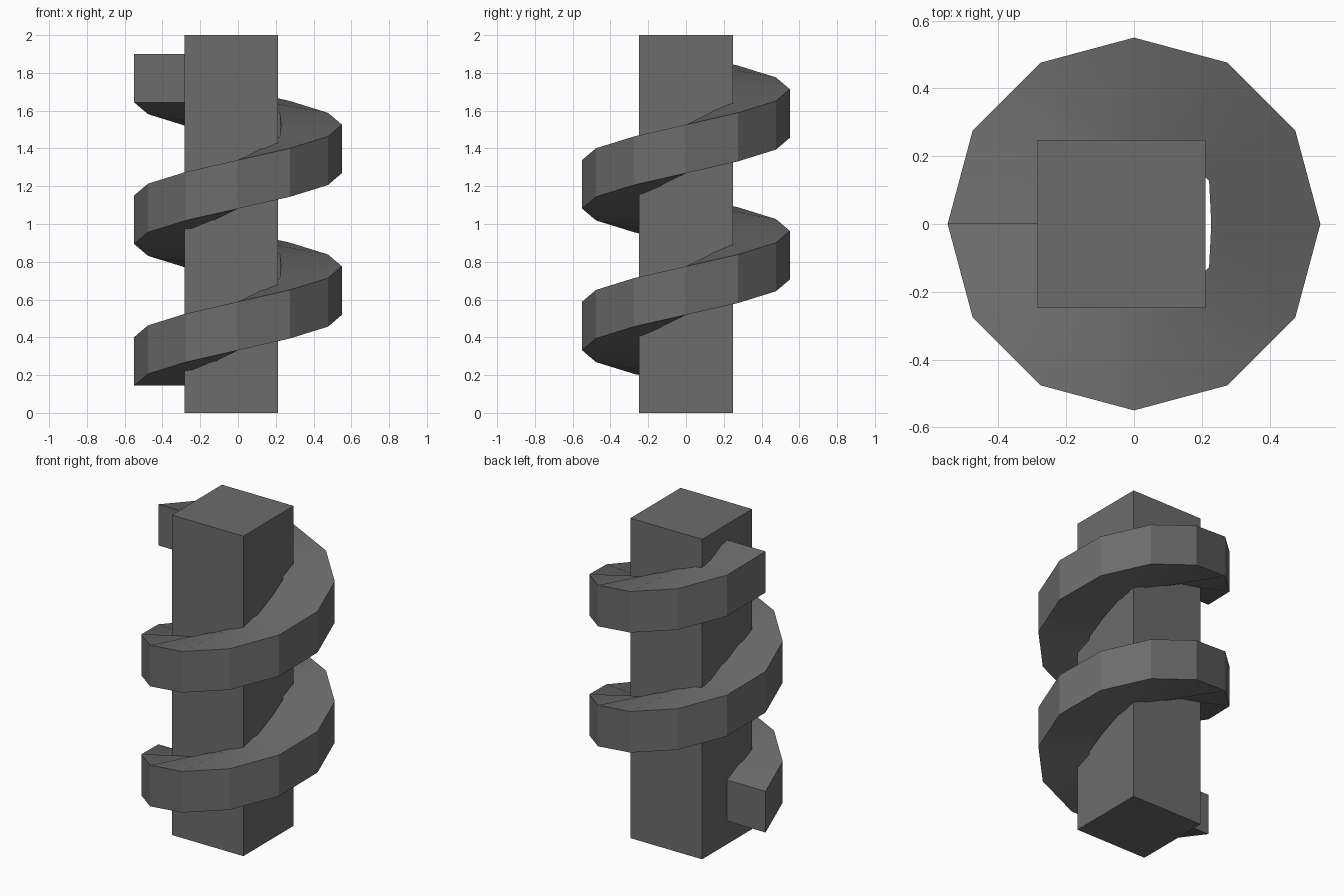
import bpy, bmesh, math

if "Cube" in bpy.data.objects:
    bpy.data.objects.remove(bpy.data.objects["Cube"])

grey = bpy.data.materials.new("dark grey")
grey.diffuse_color = (0.15, 0.15, 0.15, 1)
grey.use_nodes = True
grey.node_tree.nodes["Principled BSDF"].inputs["Base Color"].default_value = grey.diffuse_color


def add_object(name, bm):
    bmesh.ops.recalc_face_normals(bm, faces=bm.faces)
    mesh = bpy.data.meshes.new(name)
    bm.to_mesh(mesh)
    bm.free()
    mesh.materials.append(grey)
    obj = bpy.data.objects.new(name, mesh)
    bpy.context.collection.objects.link(obj)
    return obj


# Square post, slightly off centre
bm = bmesh.new()
bmesh.ops.create_cube(bm, size=1)
for v in bm.verts:
    v.co = (v.co.x * 0.495 - 0.037, v.co.y * 0.495, v.co.z * 2 + 1)
add_object("post", bm)

# Spiral band: two turns of a rectangular section, twelve steps per turn
STEPS, TURNS = 12, 2
OUTER, HEIGHT, PITCH, START = 0.55, 0.257, 0.75, 0.144
bm = bmesh.new()
rings = []
for i in range(STEPS * TURNS + 1):
    a = math.pi + 2 * math.pi * i / STEPS
    inner = 0.228 if i % 3 == 0 else 0.256
    z = START + PITCH * i / STEPS
    section = ((inner, z), (OUTER, z), (OUTER, z + HEIGHT), (inner, z + HEIGHT))
    rings.append([bm.verts.new((r * math.cos(a), r * math.sin(a), h))
                  for r, h in section])
for lower, upper in zip(rings, rings[1:]):
    for k in range(4):
        n = (k + 1) % 4
        bm.faces.new((lower[k], lower[n], upper[n], upper[k]))
bm.faces.new(rings[0])
bm.faces.new(rings[-1])
band = add_object("spiral_band", bm)

# Smooth the ramp surfaces, keep the outer facets crisp
bpy.context.view_layer.objects.active = band
band.select_set(True)
bpy.ops.object.shade_smooth_by_angle(angle=math.radians(25))
